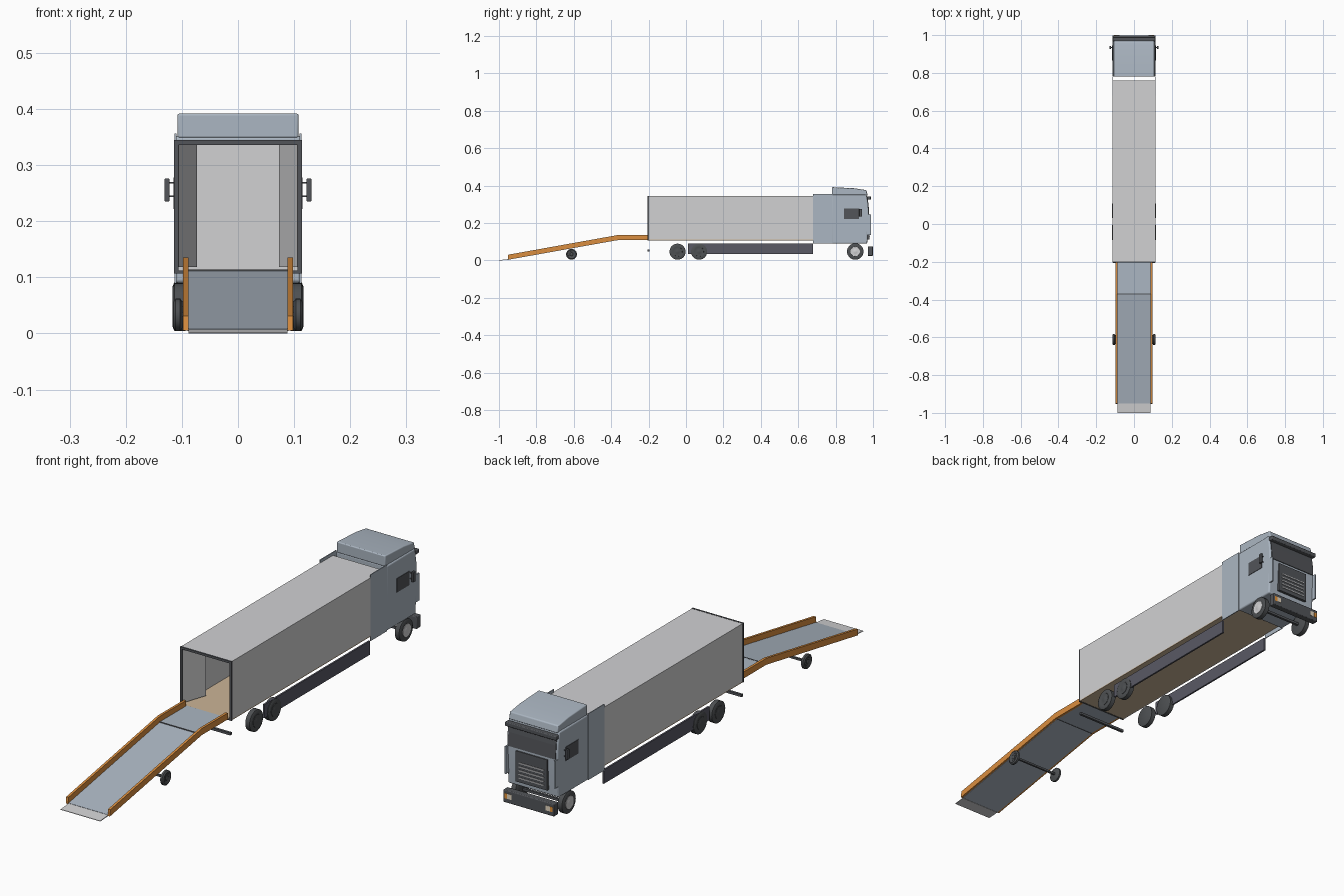
import bpy, bmesh, math
from mathutils import Vector

cube = bpy.data.objects.get("Cube")
if cube:
    bpy.data.objects.remove(cube, do_unlink=True)


def material(name, r, g, b):
    m = bpy.data.materials.new(name)
    m.use_nodes = True
    m.diffuse_color = (r, g, b, 1)
    m.node_tree.nodes["Principled BSDF"].inputs["Base Color"].default_value = (r, g, b, 1)
    return m


LIGHT = material("light grey panel", .64, .64, .65)
BLUE = material("blue grey paint", .41, .47, .54)
DARK = material("dark trim", .085, .09, .1)
SKIRT = material("slate skirt", .1, .1, .13)
TYRE = material("tyre rubber", .075, .08, .085)
ORANGE = material("orange rail", .7, .27, .05)
TAN = material("tan floor", .6, .46, .31)
AMBER = material("amber lamp", .8, .3, .04)
LAMP = material("warm white lamp", .8, .7, .55)


def finish(name, bm, mat, bevel=0, smooth=False):
    bmesh.ops.recalc_face_normals(bm, faces=bm.faces)
    mesh = bpy.data.meshes.new(name)
    bm.to_mesh(mesh)
    bm.free()
    ob = bpy.data.objects.new(name, mesh)
    bpy.context.collection.objects.link(ob)
    mesh.materials.append(mat)
    if bevel:
        mod = ob.modifiers.new("Bevel", "BEVEL")
        mod.width, mod.segments = bevel, 3
    if smooth:
        bpy.ops.object.select_all(action="DESELECT")
        ob.select_set(True)
        bpy.context.view_layer.objects.active = ob
        bpy.ops.object.shade_smooth_by_angle(angle=math.radians(40))
    return ob


def box(name, x, y, z, mat, bevel=0):
    """Box from (min, max) ranges on each axis."""
    bm = bmesh.new()
    bmesh.ops.create_cube(bm, size=1)
    for v in bm.verts:
        v.co = [r[0] if c < 0 else r[1] for c, r in zip(v.co, (x, y, z))]
    return finish(name, bm, mat, bevel, bevel > 0)


def profile(name, points, x, mat, bevel=0):
    """Side outline of (y, z) points extruded between two x values."""
    bm = bmesh.new()
    face = bm.faces.new([bm.verts.new((x[0], y, z)) for y, z in points])
    out = bmesh.ops.extrude_face_region(bm, geom=[face])
    for v in out["geom"]:
        if isinstance(v, bmesh.types.BMVert):
            v.co.x = x[1]
    return finish(name, bm, mat, bevel, bevel > 0)


def lathe(name, points, y, z, mat, side=1):
    """Spin (x, radius) points about an axle parallel to x."""
    bm = bmesh.new()
    verts = [bm.verts.new((side * x, y, z + r)) for x, r in points]
    edges = [bm.edges.new(pair) for pair in zip(verts, verts[1:])]
    bmesh.ops.spin(bm, geom=verts + edges, cent=(0, y, z), axis=(1, 0, 0),
                   angle=math.tau, steps=28, use_merge=True)
    bmesh.ops.remove_doubles(bm, verts=bm.verts, dist=1e-5)
    return finish(name, bm, mat, smooth=True)


def span(side, a, b):
    return tuple(sorted((side * a, side * b)))


def wheel(name, side, y, r, inner, outer, hub):
    lathe(name + "_tyre", [(inner, 0), (inner, r * .8), (inner + .004, r), (outer - .004, r),
                           (outer, r * .8), (outer - .001, r * .6), (outer - .004, 0)],
          y, r + .004, TYRE, side)
    lathe(name + "_hub", [(outer - .005, r * .62), (outer, r * .58), (outer - .002, r * .3),
                          (outer, r * .2), (outer, 0)], y, r + .004, hub, side)


# Trailer shell, open at the loading end
W = .113
REAR, NOSE = -.2, .76
box("trailer_floor", (-W, W), (REAR, NOSE), (.108, .112), TAN)
box("trailer_roof", (-W, W), (REAR, NOSE), (.34, .344), LIGHT)
box("trailer_end_wall", (-W, W), (NOSE - .004, NOSE), (.108, .344), LIGHT)
for name, z in (("top", (.336, .345)), ("bottom", (.107, .112))):
    box("opening_frame_" + name, (-W, W), (REAR - .005, REAR + .002), z, DARK)
box("under_run_bar", (-.11, .11), (REAR - .006, REAR + .004), (.048, .058), DARK)

# Ramp: centre line bends from level to sloping
BEND, FOOT = -.37, -.95
box("ramp_platform", (-.09, .09), (BEND, REAR), (.109, .113), BLUE)
profile("ramp_deck", [(BEND, .108), (BEND, .112), (FOOT, .008), (FOOT, .004)], (-.09, .09), BLUE)
box("ramp_hinge", (-.09, .09), (BEND - .003, BEND + .003), (.108, .1135), DARK)
profile("ramp_lip", [(FOOT, .003), (FOOT, .007), (-1, .002), (-1, 0)], (-.088, .088), LIGHT)
box("ramp_axle", (-.11, .11), (-.614, -.606), (.03, .038), DARK)

# Cab body, roof fairing and windscreen
profile("cab_body", [(.78, .09), (.78, .352), (.965, .352), (.974, .3), (.977, .24), (.969, .09)],
        (-W, W), BLUE, .006)
profile("roof_fairing", [(.78, .348), (.78, .392), (.9, .386), (.965, .376), (.971, .348)],
        (-.108, .108), BLUE, .004)
profile("windscreen", [(.97, .245), (.98, .245), (.976, .3), (.971, .335), (.965, .335)],
        (-.106, .106), DARK)
box("sun_visor", (-W, W), (.968, .989), (.326, .343), DARK, .003)
box("grille", (-.07, .07), (.966, .981), (.112, .235), DARK)
for i in range(5):
    z = .128 + i * .015
    box("grille_slat", (-.055, .055), (.979, .984), (z, z + .004), LIGHT)
box("bumper", (-W, W), (.972, .999), (.025, .075), DARK, .003)
box("front_axle", (-.1, .1), (.9, .91), (.042, .052), DARK)

# Parts repeated on both sides
for s, label in ((1, "left"), (-1, "right")):
    box(label + "_trailer_wall", span(s, W - .004, W), (REAR, NOSE), (.108, .344), LIGHT)
    box(label + "_opening_post", span(s, W - .007, W + .001), (REAR - .005, REAR + .002),
        (.107, .345), DARK)
    # Loading door folded inward
    bm = bmesh.new()
    a, b = Vector((s * .107, REAR, .118)), Vector((s * .073, REAR + .1, .118))
    off, up = Vector((s * .003, .001, 0)), Vector((0, 0, .218))
    base = bm.faces.new([bm.verts.new(p) for p in (a, b, b + off, a + off)])
    out = bmesh.ops.extrude_face_region(bm, geom=[base])
    bmesh.ops.translate(bm, vec=up, verts=[v for v in out["geom"] if isinstance(v, bmesh.types.BMVert)])
    finish(label + "_loading_door", bm, LIGHT)

    box(label + "_side_skirt", span(s, .104, .111), (.01, .68), (.035, .09), SKIRT)
    box(label + "_air_deflector", span(s, .11, .1135), (.68, .782), (.09, .356), BLUE)
    box(label + "_platform_rail", span(s, .088, .098), (BEND, REAR - .005), (.109, .135), ORANGE)
    profile(label + "_ramp_rail", [(BEND, .109), (BEND, .135), (FOOT, .031), (FOOT - .003, .005)],
            span(s, .088, .098), ORANGE)

    wheel(label + "_front_wheel", s, .905, .044, .09, .117, LIGHT)
    for y in (-.045, .07):
        wheel(label + "_trailer_wheel", s, y, .043, .09, .117, TYRE)
    wheel(label + "_ramp_wheel", s, -.612, .029, .099, .115, TYRE)

    box(label + "_side_window", span(s, .11, .115), (.845, .925), (.222, .278), DARK)
    box(label + "_mirror", span(s, .122, .131), (.926, .942), (.235, .276), DARK, .002)
    for z in (.243, .267):
        box(label + "_mirror_arm", span(s, .11, .123), (.931, .936), (z, z + .003), DARK)
    box(label + "_corner_vane", span(s, .107, W), (.968, .99), (.135, .245), BLUE)
    box(label + "_headlamp", span(s, .076, .095), (.994, 1), (.042, .062), LAMP)
    box(label + "_indicator", span(s, .096, .107), (.994, 1), (.042, .062), AMBER)
